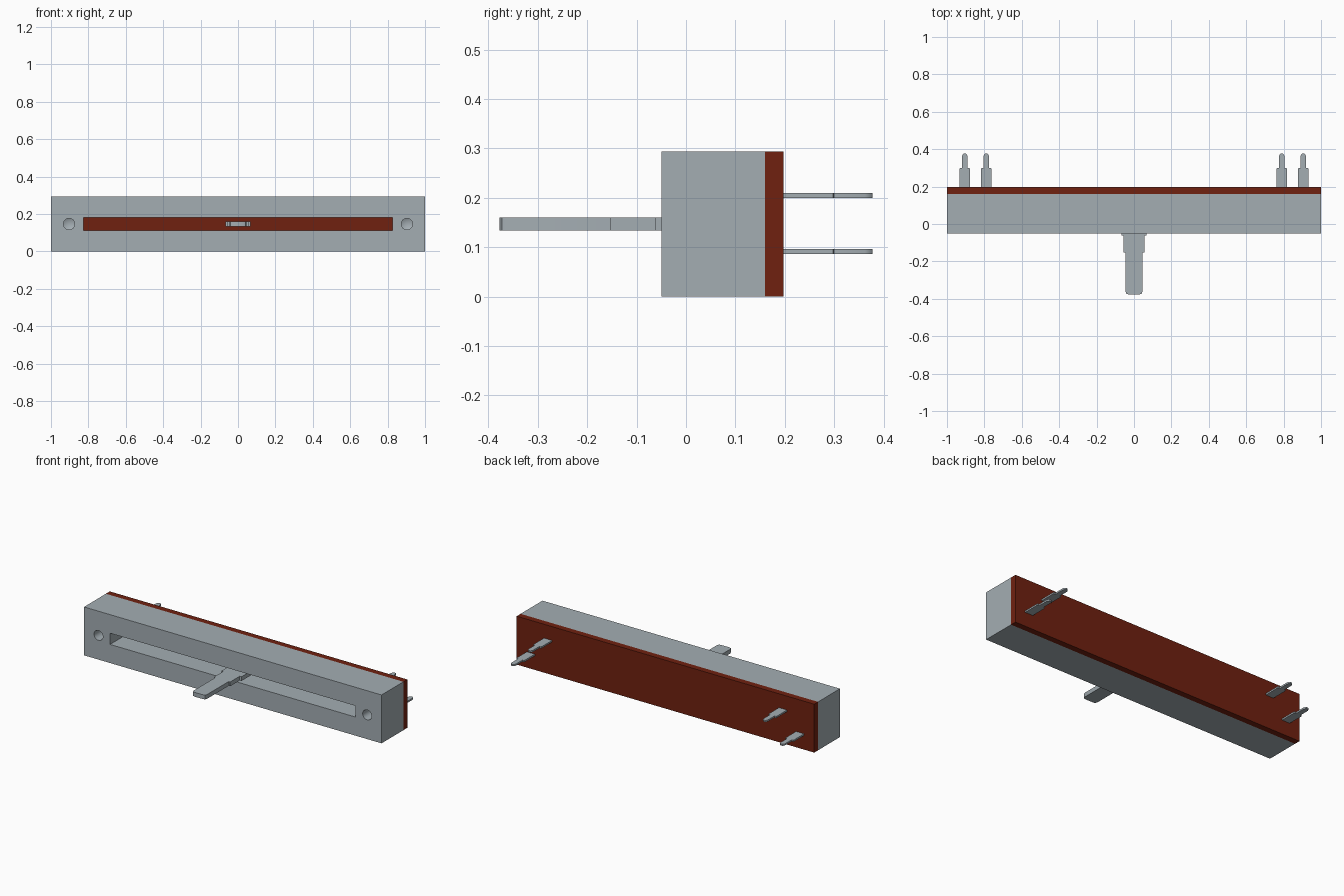
import bpy, bmesh, math
from mathutils import Matrix, Vector

cube = bpy.data.objects.get("Cube")
if cube:
    bpy.data.objects.remove(cube, do_unlink=True)


def material(name, rgb):
    m = bpy.data.materials.new(name)
    m.use_nodes = True
    col = (*rgb, 1.0)
    m.diffuse_color = col
    m.node_tree.nodes["Principled BSDF"].inputs["Base Color"].default_value = col
    return m


METAL = material("grey metal", (0.37, 0.42, 0.45))
BOARD = material("red brown board", (0.16, 0.015, 0.005))


def add_object(name, bm, mat):
    bmesh.ops.recalc_face_normals(bm, faces=bm.faces)
    me = bpy.data.meshes.new(name)
    bm.to_mesh(me)
    bm.free()
    me.materials.append(mat)
    ob = bpy.data.objects.new(name, me)
    bpy.context.collection.objects.link(ob)
    return ob


def box(name, lo, hi, mat):
    lo, hi = Vector(lo), Vector(hi)
    bm = bmesh.new()
    bmesh.ops.create_cube(bm, size=1, matrix=Matrix.Translation((lo + hi) / 2)
                          @ Matrix.Diagonal((*(hi - lo), 1)))
    return add_object(name, bm, mat)


def blade(name, half, x, z0, z1, mat):
    """Flat plate: half outline of (half width, y), mirrored and extruded in z."""
    outline = [(w, y) for w, y in half] + [(-w, y) for w, y in reversed(half)]
    bm = bmesh.new()
    face = bm.faces.new([bm.verts.new((x + w, y, z0)) for w, y in outline])
    res = bmesh.ops.extrude_face_region(bm, geom=[face])
    top = [v for v in res["geom"] if isinstance(v, bmesh.types.BMVert)]
    bmesh.ops.translate(bm, verts=top, vec=(0, 0, z1 - z0))
    return add_object(name, bm, mat)


def drill(name, x, z, r, y0, y1, tip):
    """Round drill along y with a pointed end."""
    n = 32
    bm = bmesh.new()
    rings = [[bm.verts.new((x + r * math.cos(2 * math.pi * i / n), y,
                            z + r * math.sin(2 * math.pi * i / n)))
              for i in range(n)] for y in (y0, y1)]
    point = bm.verts.new((x, y1 + tip, z))
    bm.faces.new(rings[0])
    for i in range(n):
        j = (i + 1) % n
        bm.faces.new((rings[0][i], rings[0][j], rings[1][j], rings[1][i]))
        bm.faces.new((rings[1][i], rings[1][j], point))
    return add_object(name, bm, METAL)


def cut(target, cutter):
    mod = target.modifiers.new("cut", 'BOOLEAN')
    mod.operation = 'DIFFERENCE'
    mod.solver = 'EXACT'
    mod.object = cutter
    bpy.context.view_layer.objects.active = target
    bpy.ops.object.modifier_apply(modifier=mod.name)
    bpy.data.objects.remove(cutter, do_unlink=True)


H, MID = 0.294, 0.147
FRONT, SEAM, BACK = -0.05, 0.16, 0.197

# Housing with a long slot and two blind mounting holes
housing = box("housing", (-1, FRONT, 0), (1, SEAM, H), METAL)
cut(housing, box("slot_cutter", (-0.825, -0.1, 0.113), (0.825, 0.2, 0.181), METAL))
for s in (-1, 1):
    cut(housing, drill("hole_cutter", s * 0.903, MID, 0.03, -0.1, 0.05, 0.015))

# Circuit board closing the back
box("board", (-1, SEAM, 0), (1, BACK, H), BOARD)

# Stepped sliding lever
lever = blade("lever", [(0.067, SEAM), (0.067, -0.062), (0.055, -0.062),
                        (0.055, -0.153), (0.045, -0.153), (0.045, -0.362),
                        (0.0406, -0.3726), (0.03, -0.377)],
              0, 0.134, 0.16, METAL)

# Solder pins: inner ones high, outer ones low
pin_half = [(0.027, BACK), (0.027, 0.297), (0.024, 0.30), (0.015, 0.30),
            (0.015, 0.362), (0.0106, 0.3726), (0.005, 0.377)]
pins = []
for s, side in ((1, "left"), (-1, "right")):
    pins.append(blade(f"inner_pin_{side}", pin_half, s * 0.79, 0.2, 0.21, METAL))
    pins.append(blade(f"outer_pin_{side}", pin_half, s * 0.905, 0.086, 0.096, METAL))

# Smooth the rounded parts, keep hard edges
bpy.ops.object.select_all(action='DESELECT')
for ob in [housing, lever] + pins:
    ob.select_set(True)
bpy.context.view_layer.objects.active = housing
bpy.ops.object.shade_smooth_by_angle(angle=math.radians(30))
bpy.ops.object.select_all(action='DESELECT')
